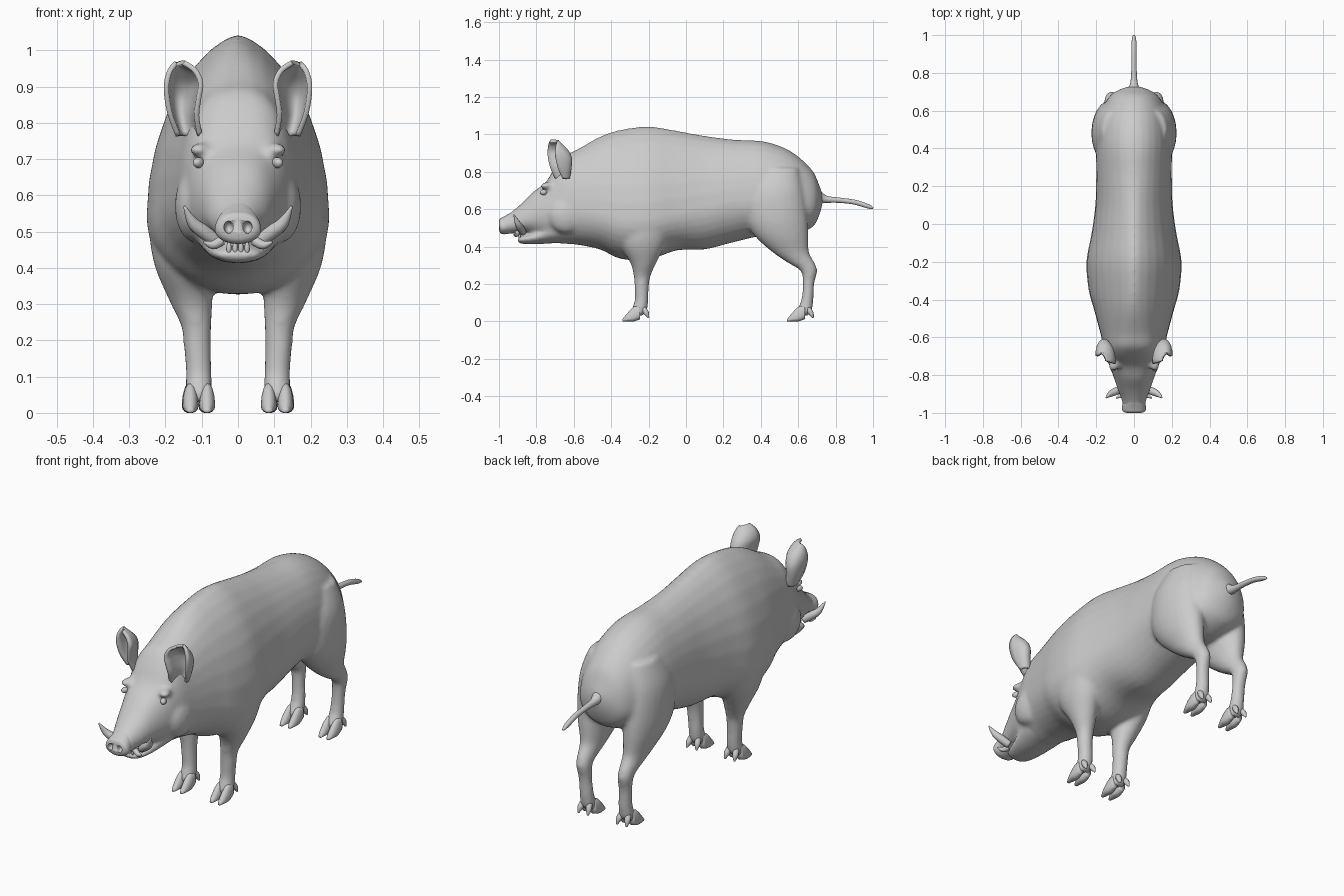
import bpy, bmesh, math
from mathutils import Vector

cube = bpy.data.objects.get("Cube")
if cube:
    bpy.data.objects.remove(cube, do_unlink=True)

grey = bpy.data.materials.new("hide_grey")
grey.use_nodes = True
grey.diffuse_color = (0.6, 0.6, 0.6, 1)
grey.node_tree.nodes["Principled BSDF"].inputs["Base Color"].default_value = (0.6, 0.6, 0.6, 1)


def smooth_rows(rows, steps=4):
    """Catmull-Rom interpolation of section rows."""
    out = []
    for i in range(len(rows) - 1):
        a, b, c, d = (rows[max(i - 1, 0)], rows[i], rows[i + 1], rows[min(i + 2, len(rows) - 1)])
        for k in range(steps):
            t = k / steps
            out.append([q + 0.5 * t * (r - p + t * (2 * p - 5 * q + 4 * r - s + t * (3 * (q - r) + s - p)))
                        for p, q, r, s in zip(a, b, c, d)])
    return out + [list(rows[-1])]


def skin(bm, rings):
    """Bridge closed rings and cap both ends."""
    vs = [[bm.verts.new(p) for p in ring] for ring in rings]
    n = len(vs[0])
    for a, b in zip(vs, vs[1:]):
        for i in range(n):
            bm.faces.new((a[i], a[(i + 1) % n], b[(i + 1) % n], b[i]))
    bm.faces.new(vs[0])
    bm.faces.new(vs[-1])


def angles(n):
    return [2 * math.pi * i / n for i in range(n)]


def loft_y(bm, rows, x=0, n=32):
    """Rows: y, bottom, top, half width, height of widest point, top exponent."""
    rings = []
    for y, zb, zt, w, zw, e in smooth_rows(rows):
        ring = []
        for a in angles(n):
            c, s = math.cos(a), math.sin(a)
            power = e if s > 0 else 1
            ring.append((x + w * math.copysign(abs(c) ** power, c), y,
                         zw + s * (zt - zw if s > 0 else zw - zb)))
        rings.append(ring)
    skin(bm, rings)


def loft_z(bm, rows, side, n=24):
    """Rows: x, y, z, radius in x, radius in y."""
    skin(bm, [[(side * (x + rx * math.cos(a)), y + ry * math.sin(a), z) for a in angles(n)]
              for x, y, z, rx, ry in smooth_rows(rows)])


def tube(bm, rows, n=12):
    """Rows: x, y, z, radius along a path."""
    rows = smooth_rows(rows)
    pts = [Vector(r[:3]) for r in rows]
    rings = []
    for i, p in enumerate(pts):
        q = (pts[min(i + 1, len(pts) - 1)] - pts[max(i - 1, 0)]).to_track_quat('Z', 'Y')
        r = rows[i][3]
        rings.append([p + q @ Vector((r * math.cos(a), r * math.sin(a), 0)) for a in angles(n)])
    skin(bm, rings)


def finish(bm, name, mirror=False):
    bmesh.ops.recalc_face_normals(bm, faces=bm.faces)
    mesh = bpy.data.meshes.new(name)
    bm.to_mesh(mesh)
    bm.free()
    mesh.materials.append(grey)
    mesh.polygons.foreach_set("use_smooth", [True] * len(mesh.polygons))
    obj = bpy.data.objects.new(name, mesh)
    bpy.context.collection.objects.link(obj)
    if mirror:
        obj.modifiers.new("mirror", 'MIRROR').use_mirror_merge = False
    return obj


def ball(bm, at, size, turn=0):
    res = bmesh.ops.create_uvsphere(bm, u_segments=16, v_segments=10, radius=1)
    for v in res["verts"]:
        x, y, z = (c * s for c, s in zip(v.co, size))
        v.co = Vector(at) + Vector((x * math.cos(turn) - y * math.sin(turn),
                                    x * math.sin(turn) + y * math.cos(turn), z))


# Trunk and head
bm = bmesh.new()
loft_y(bm, [(.73, .63, .68, .02, .655, 1), (.71, .56, .735, .08, .64, 1), (.67, .5, .815, .135, .62, 1),
            (.56, .46, .91, .185, .62, 1), (.42, .46, .962, .2, .64, 1), (.26, .425, .972, .2, .64, 1.1),
            (.1, .385, .993, .205, .6, 1.2), (-.05, .38, 1.02, .225, .57, 1.25), (-.2, .33, 1.043, .252, .54, 1.3),
            (-.35, .335, 1.025, .24, .54, 1.3), (-.46, .385, .988, .21, .57, 1.15), (-.58, .41, .92, .178, .59, .9),
            (-.65, .415, .885, .16, .6, .75), (-.7, .42, .825, .145, .59, .7), (-.75, .43, .745, .13, .58, .7),
            (-.82, .465, .69, .105, .56, .8), (-.88, .475, .63, .085, .54, .85), (-.93, .47, .588, .066, .52, .9),
            (-.97, .47, .56, .058, .515, .9)])
# Lower jaw
loft_y(bm, [(-.9, .425, .445, .04, .437, 1), (-.88, .415, .455, .065, .44, 1),
            (-.8, .413, .48, .09, .455, 1), (-.68, .42, .55, .12, .5, 1)])
# Legs
for side in (1, -1):
    loft_z(bm, [(.14, -.21, .7, .08, .12), (.15, -.21, .55, .095, .15), (.152, -.23, .42, .082, .125),
                (.13, -.228, .31, .06, .068), (.115, -.235, .24, .042, .045), (.112, -.237, .18, .038, .038),
                (.108, -.238, .11, .036, .037), (.108, -.25, .06, .037, .042), (.108, -.26, .03, .03, .03)], side)
    loft_z(bm, [(.11, .5, .82, .06, .1), (.128, .48, .7, .09, .15), (.13, .485, .56, .095, .165),
                (.128, .51, .46, .082, .145), (.122, .56, .37, .057, .098), (.12, .615, .315, .043, .073),
                (.118, .657, .27, .037, .045), (.114, .655, .2, .033, .031), (.11, .648, .11, .034, .033),
                (.11, .632, .06, .037, .042), (.11, .62, .03, .03, .03)], side)
    # Brow ridges and cheeks
    ball(bm, (side * .1, -.735, .725), (.03, .05, .02), side * .4)
    ball(bm, (side * .12, -.64, .57), (.055, .1, .1))
body = finish(bm, "body")
remesh = body.modifiers.new("blend", 'REMESH')
remesh.mode = 'VOXEL'
remesh.voxel_size = 0.01
remesh.use_smooth_shade = True
relax = body.modifiers.new("relax", 'SMOOTH')
relax.factor = 0.5
relax.iterations = 10

# Snout disc with nostrils
bm = bmesh.new()
loft_y(bm, [(-1, .495, .535, .036, .515, .9), (-.994, .475, .55, .056, .51, .8),
            (-.975, .466, .56, .064, .505, .8), (-.93, .472, .585, .055, .515, .9)])
snout = finish(bm, "snout")
bm = bmesh.new()
for side in (1, -1):
    ball(bm, (side * .026, -1, .512), (.013, .025, .017))
cutter = finish(bm, "nostril_cutter")
cutter.hide_render = True
cutter.hide_set(True)
cut = snout.modifiers.new("nostrils", 'BOOLEAN')
cut.operation = 'DIFFERENCE'
cut.object = cutter

# Cupped ears
bm = bmesh.new()
rows = smooth_rows([(.135, -.68, .765, .03, .05), (.15, -.705, .82, .036, .085), (.152, -.717, .87, .044, .1),
                    (.15, -.72, .91, .047, .085), (.153, -.715, .945, .034, .045), (.16, -.705, .966, .01, .01)])
cols = [i / 6 - 1 for i in range(13)]
grid = [[bm.verts.new((x + w * math.sin(u * math.pi / 2), y + d * (1 - u * u) + .02 * u, z)) for u in cols]
        for x, y, z, w, d in rows]
for a, b in zip(grid, grid[1:]):
    for i in range(len(cols) - 1):
        bm.faces.new((a[i], a[i + 1], b[i + 1], b[i]))
ears = finish(bm, "ears", True)
shell = ears.modifiers.new("thickness", 'SOLIDIFY')
shell.thickness = 0.014
shell.offset = 0

# Eyes
bm = bmesh.new()
ball(bm, (.108, -.76, .69), (.014, .022, .015), .5)
finish(bm, "eyes", True)

# Tusks
bm = bmesh.new()
tube(bm, [(.06, -.87, .475, .018), (.095, -.885, .5, .02), (.125, -.9, .525, .016), (.148, -.92, .57, .003)])
finish(bm, "lower_tusks", True)
bm = bmesh.new()
tube(bm, [(.045, -.9, .475, .014), (.07, -.91, .463, .012), (.095, -.92, .472, .003)])
finish(bm, "upper_tusks", True)

# Front teeth
bm = bmesh.new()
for x in (.008, .025):
    ball(bm, (x, -.89, .455), (.007, .007, .018))
finish(bm, "front_teeth", True)

# Cloven hooves with dewclaws
for name, x, dy in (("front_hooves", .108, 0), ("hind_hooves", .11, .88)):
    bm = bmesh.new()
    for s in (1, -1):
        loft_y(bm, [(-.34 + dy, 0, .012, .008, .004, 1), (-.315 + dy, 0, .042, .018, .012, 1),
                    (-.28 + dy, 0, .078, .022, .02, 1), (-.245 + dy, .012, .085, .018, .04, 1)], x + s * .023, 16)
        tube(bm, [(x + s * .018, -.228 + dy, .07, .014), (x + s * .024, -.212 + dy, .045, .014),
                  (x + s * .027, -.2 + dy, .02, .004)], 10)
    finish(bm, name, True)

# Tail
bm = bmesh.new()
tube(bm, [(0, .66, .675, .055), (0, .71, .665, .033), (0, .75, .653, .019), (0, .82, .648, .014),
          (0, .9, .638, .013), (0, .97, .617, .012), (0, 1, .605, .005)], 16)
finish(bm, "tail")
